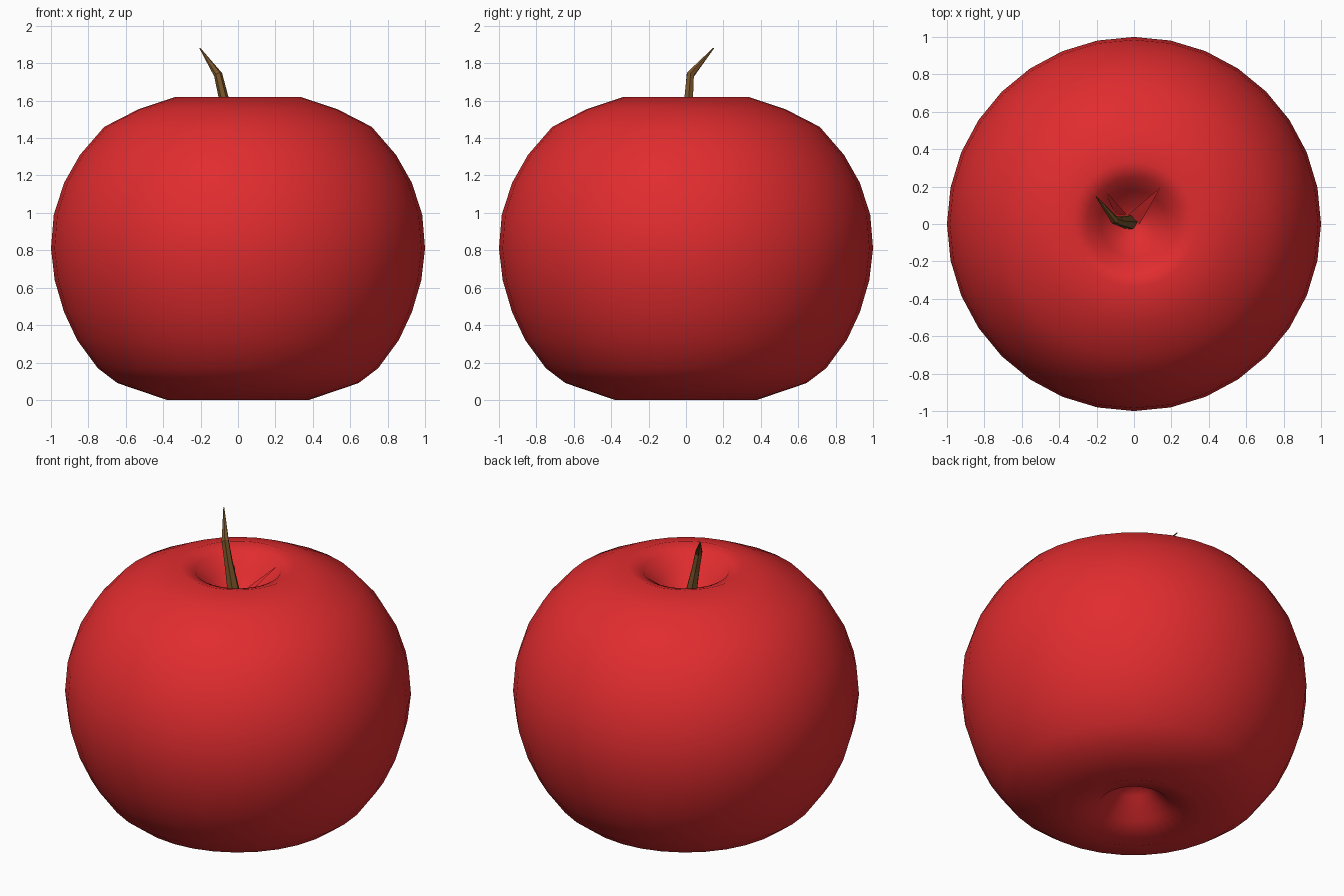
import bpy, bmesh, math
from mathutils import Vector

if "Cube" in bpy.data.objects:
    bpy.data.objects.remove(bpy.data.objects["Cube"])


def material(name, rgb):
    m = bpy.data.materials.new(name)
    m.diffuse_color = (*rgb, 1)
    m.use_nodes = True
    m.node_tree.nodes["Principled BSDF"].inputs["Base Color"].default_value = m.diffuse_color
    return m


def add_object(name, bm, mat, smooth=True):
    bmesh.ops.recalc_face_normals(bm, faces=bm.faces)
    for f in bm.faces:
        f.smooth = smooth
    me = bpy.data.meshes.new(name)
    bm.to_mesh(me)
    bm.free()
    me.materials.append(mat)
    ob = bpy.data.objects.new(name, me)
    bpy.context.collection.objects.link(ob)
    return ob


red = material("red_skin", (0.75, 0.025, 0.028))
brown = material("brown_stem", (0.19, 0.09, 0.022))

# Fruit body: lathed profile with a dimple at the top and the bottom
profile = [(0, 0.22), (0.1, 0.17), (0.2, 0.06), (0.38, 0.005), (0.645, 0.09),
           (0.75, 0.17), (0.86, 0.32), (0.93, 0.47), (0.98, 0.64), (1, 0.81),
           (0.985, 0.99), (0.93, 1.16), (0.845, 1.31), (0.715, 1.46),
           (0.53, 1.555), (0.335, 1.62), (0.25, 1.59), (0.18, 1.49),
           (0.08, 1.40), (0, 1.37)]
bm = bmesh.new()
verts = [bm.verts.new((r, 0, z)) for r, z in profile]
edges = [bm.edges.new(p) for p in zip(verts, verts[1:])]
bmesh.ops.spin(bm, geom=verts + edges, cent=(0, 0, 0), axis=(0, 0, 1),
               angle=math.tau, steps=32)
bmesh.ops.remove_doubles(bm, verts=bm.verts, dist=0.0005)
bmesh.ops.dissolve_degenerate(bm, edges=bm.edges, dist=0.0005)
# lowest ring sits on the floor
for v in bm.verts:
    if v.co.z < 0.006:
        v.co.z = 0
add_object("apple_body", bm, red)

# Stem: tapered bent six-sided tube
path = [(Vector((-0.02, 0.01, 1.35)), 0.044), (Vector((-0.078, 0.015, 1.62)), 0.026),
        (Vector((-0.106, 0.023, 1.738)), 0.023), (Vector((-0.203, 0.147, 1.88)), 0.003)]
bm = bmesh.new()
rings = []
for i, (p, r) in enumerate(path):
    a, b = path[max(i - 1, 0)][0], path[min(i + 1, len(path) - 1)][0]
    rot = Vector((0, 0, 1)).rotation_difference((b - a).normalized())
    rings.append([bm.verts.new(p + rot @ Vector((r * math.cos(k * math.tau / 6),
                                                r * math.sin(k * math.tau / 6), 0)))
                  for k in range(6)])
for lo, hi in zip(rings, rings[1:]):
    for k in range(6):
        bm.faces.new((lo[k], lo[k - 1], hi[k - 1], hi[k]))
bm.faces.new(rings[0])
bm.faces.new(rings[-1])
add_object("stem", bm, brown, smooth=False)

# Two thin red slivers rising from the stem foot inside the dimple
slivers = {"right_sliver": [(-0.03, 0.05, 1.41), (0.03, 0.0, 1.41), (0.145, 0.2, 1.585)],
           "left_sliver": [(-0.1, 0.05, 1.43), (-0.04, 0.05, 1.41), (-0.165, 0.19, 1.58)]}
for name, pts in slivers.items():
    bm = bmesh.new()
    bm.faces.new([bm.verts.new(p) for p in pts])
    add_object(name, bm, red, smooth=False)
